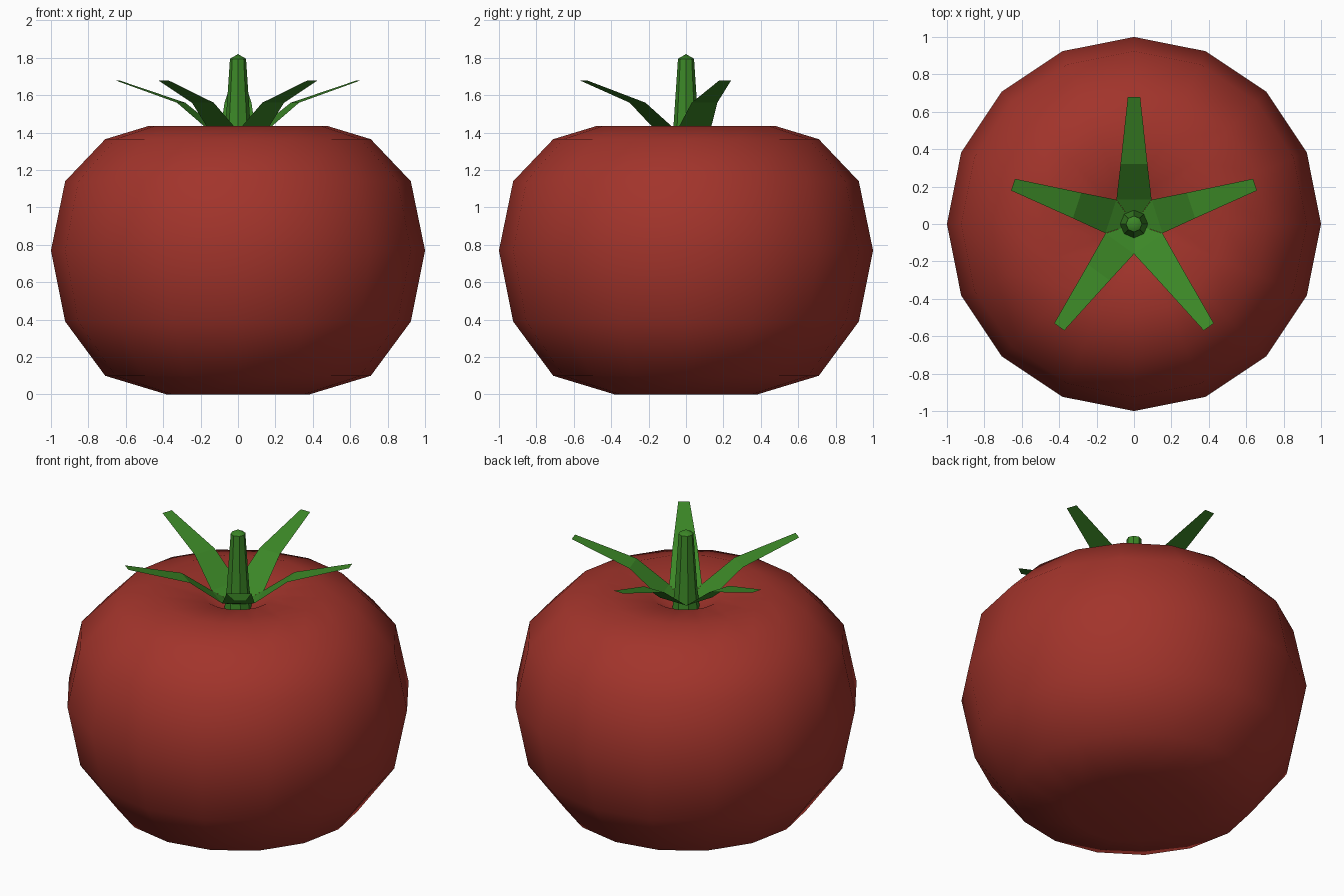
import bpy, math

if "Cube" in bpy.data.objects:
    bpy.data.objects.remove(bpy.data.objects["Cube"])

def material(name, color):
    m = bpy.data.materials.new(name)
    m.diffuse_color = (*color, 1)
    m.use_nodes = True
    m.node_tree.nodes["Principled BSDF"].inputs["Base Color"].default_value = m.diffuse_color
    return m

RED = material("tomato red", (0.36, 0.034, 0.024))
GREEN = material("leaf green", (0.045, 0.245, 0.02))

def make(name, verts, faces, mat, smooth=None):
    me = bpy.data.meshes.new(name)
    me.from_pydata(verts, [], faces)
    me.materials.append(mat)
    ob = bpy.data.objects.new(name, me)
    bpy.context.collection.objects.link(ob)
    if smooth:
        bpy.ops.object.select_all(action='DESELECT')
        ob.select_set(True)
        bpy.context.view_layer.objects.active = ob
        bpy.ops.object.shade_smooth_by_angle(angle=math.radians(smooth))
    return ob

def lathe(name, profile, n, mat, smooth):
    """Revolve a bottom-to-top profile whose first and last points are poles."""
    verts = [(0, 0, profile[0][1])]
    rings = profile[1:-1]
    for r, z in rings:
        for i in range(n):
            a = 2 * math.pi * i / n
            verts.append((r * math.cos(a), r * math.sin(a), z))
    verts.append((0, 0, profile[-1][1]))
    top, last = len(verts) - 1, 1 + (len(rings) - 1) * n
    faces = []
    for i in range(n):
        j = (i + 1) % n
        faces.append((0, 1 + j, 1 + i))
        for k in range(len(rings) - 1):
            b = 1 + k * n
            faces.append((b + i, b + j, b + n + j, b + n + i))
        faces.append((last + i, last + j, top))
    return make(name, verts, faces, mat, smooth)

# Fruit with a dimple at the top
lathe("fruit", [(0, 0.02), (0.38, 0), (0.71, 0.10), (0.924, 0.39), (1, 0.77),
                (0.924, 1.14), (0.71, 1.365), (0.48, 1.435), (0.2, 1.40), (0, 1.28)],
      16, RED, 60)

# Stem
lathe("stem", [(0, 1.30), (0.08, 1.32), (0.066, 1.45), (0.043, 1.795), (0, 1.82)],
      8, GREEN, 40)

# Five thin sepals: (radius, half width, height) rows from base to tip
rows = [(0.13, 0.094, 1.41), (0.32, 0.072, 1.56), (0.68, 0.033, 1.68)]
verts, faces = [], []
for s in range(5):
    a = math.radians(90 + 72 * s)
    c, d = math.cos(a), math.sin(a)
    b = len(verts)
    verts.append((0, 0, 1.34))
    for r, w, z in rows:
        for t in (-w, w):
            verts.append((r * c - t * d, r * d + t * c, z))
    faces += [(b, b + 1, b + 2), (b + 1, b + 3, b + 4, b + 2), (b + 3, b + 5, b + 6, b + 4)]
make("sepals", verts, faces, GREEN)
